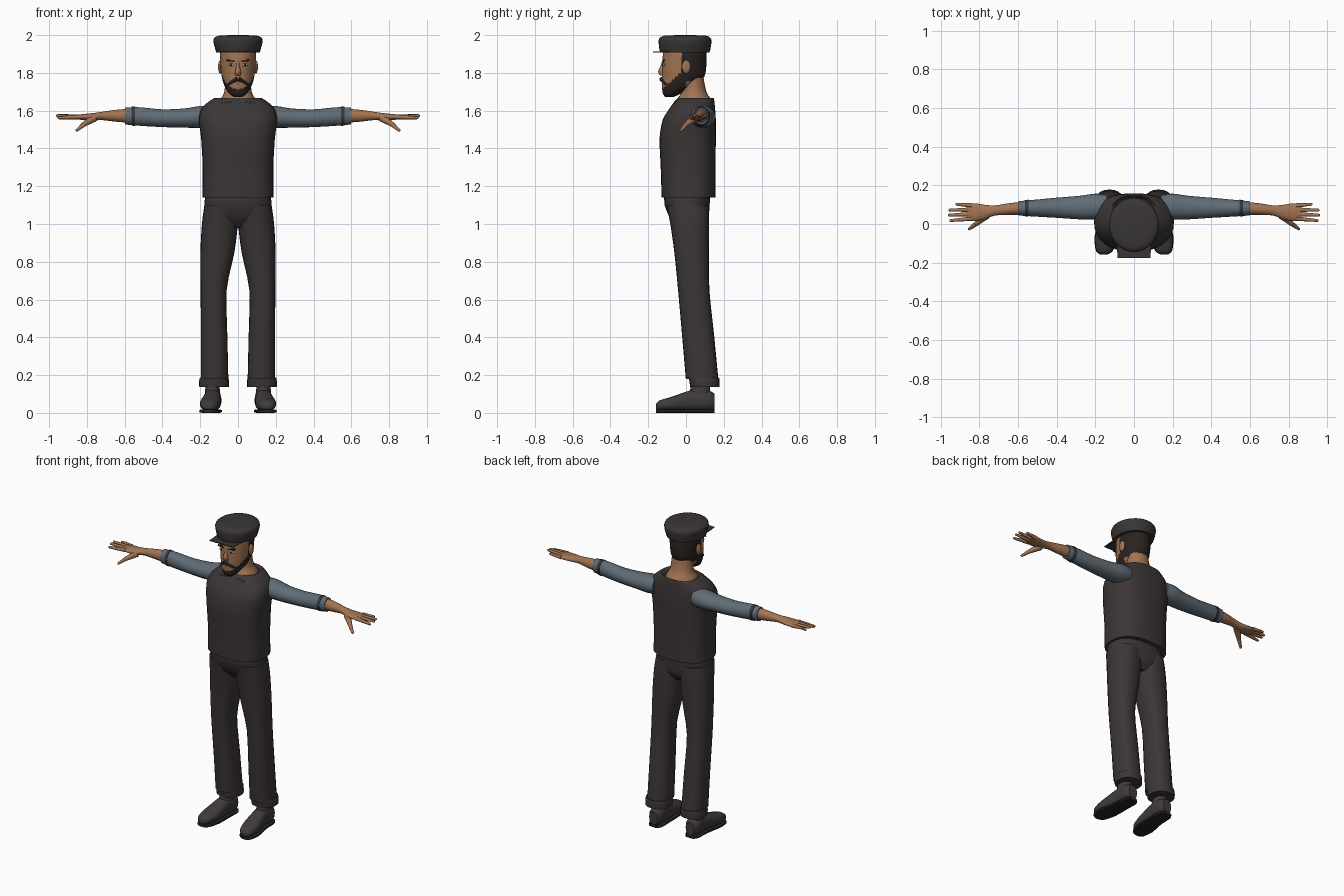
import bpy, bmesh
from math import cos, sin, pi, radians
from mathutils import Vector, Matrix

old = bpy.data.objects.get("Cube")
if old:
    bpy.data.objects.remove(old, do_unlink=True)


def material(name, r, g, b):
    m = bpy.data.materials.new(name)
    m.use_nodes = True
    m.diffuse_color = (r, g, b, 1)
    m.node_tree.nodes["Principled BSDF"].inputs["Base Color"].default_value = (r, g, b, 1)
    return m


cloth = material("dark cloth", .045, .037, .036)
felt = material("cap felt", .042, .036, .036)
shirt = material("blue grey shirt", .115, .15, .18)
skin = material("brown skin", .36, .175, .085)
hair = material("dark hair", .022, .017, .015)
leather = material("shoe leather", .05, .044, .043)
rubber = material("black sole", .018, .016, .016)
white = material("eye white", .5, .47, .43)
lip = material("lip", .22, .085, .06)

parts = []


def finish(name, bm, mats, mirror=False):
    bmesh.ops.recalc_face_normals(bm, faces=bm.faces)
    mesh = bpy.data.meshes.new(name)
    bm.to_mesh(mesh)
    bm.free()
    for m in mats:
        mesh.materials.append(m)
    ob = bpy.data.objects.new(name, mesh)
    bpy.context.collection.objects.link(ob)
    if mirror:
        ob.modifiers.new("mirror", 'MIRROR')
    parts.append(ob)
    return ob


def smooth_rows(rows, steps):
    """Insert in-between sections along a gentle spline."""
    rows = [Vector(r) for r in rows]
    out = []
    for i in range(len(rows) - 1):
        a, b = rows[i], rows[i + 1]
        ta = (b - rows[max(i - 1, 0)]) * .42
        tb = (rows[min(i + 2, len(rows) - 1)] - a) * .42
        for k in range(steps):
            t = k / steps
            out.append(a * (2*t**3 - 3*t*t + 1) + ta * (t**3 - 2*t*t + t)
                       + b * (3*t*t - 2*t**3) + tb * (t**3 - t*t))
    return out + [rows[-1]]


def loft(name, axis, rows, mats, mirror=False, power=2, sides=24, steps=3, rule=None):
    """Sections are (position on axis, centre 1, centre 2, radius 1, radius 2)."""
    bm = bmesh.new()
    rings = []
    for p, c1, c2, r1, r2 in smooth_rows(rows, steps):
        ring = []
        for i in range(sides):
            a = 2 * pi * i / sides
            c, s = cos(a), sin(a)
            u = c1 + r1 * abs(c) ** (2 / power) * (1 if c > 0 else -1)
            v = c2 + r2 * abs(s) ** (2 / power) * (1 if s > 0 else -1)
            co = {'X': (p, u, v), 'Y': (u, p, v), 'Z': (u, v, p)}[axis]
            ring.append(bm.verts.new(co))
        rings.append(ring)
    for lo, hi in zip(rings, rings[1:]):
        for i in range(sides):
            j = (i + 1) % sides
            bm.faces.new((lo[i], lo[j], hi[j], hi[i]))
    bm.faces.new(rings[0])
    bm.faces.new(rings[-1])
    if rule:
        for f in bm.faces:
            f.material_index = rule(f.calc_center_median())
    return finish(name, bm, mats, mirror)


def ball(name, at, size, mat, mirror=False):
    bm = bmesh.new()
    bmesh.ops.create_uvsphere(bm, u_segments=14, v_segments=10, radius=1,
                              matrix=Matrix.Translation(at) @ Matrix.Diagonal((*size, 1)))
    return finish(name, bm, [mat], mirror)


def rod(name, a, b, r1, r2, mat, mirror=True):
    """Tapered rod with a rounded tip."""
    a, b = Vector(a), Vector(b)
    d = b - a
    turn = d.to_track_quat('Z', 'Y').to_matrix().to_4x4()
    bm = bmesh.new()
    bmesh.ops.create_cone(bm, cap_ends=True, segments=10, radius1=r1, radius2=r2, depth=d.length,
                          matrix=Matrix.Translation((a + b) / 2) @ turn)
    bmesh.ops.create_uvsphere(bm, u_segments=10, v_segments=6, radius=r2,
                              matrix=Matrix.Translation(b) @ turn)
    return finish(name, bm, [mat], mirror)


def plate(name, at, size, turn, mat, mirror=False):
    bm = bmesh.new()
    bmesh.ops.create_cube(bm, size=1, matrix=Matrix.Translation(at)
                          @ Matrix.Rotation(radians(turn), 4, 'Y') @ Matrix.Diagonal((*size, 1)))
    return finish(name, bm, [mat], mirror)


# Torso and trousers
loft("vest", 'Z', [(1.14, 0, .013, .188, .142), (1.3, 0, .011, .187, .145),
                   (1.45, 0, .009, .195, .149), (1.55, 0, .017, .207, .141),
                   (1.61, 0, .033, .194, .121), (1.65, 0, .045, .152, .105),
                   (1.668, 0, .052, .118, .094), (1.65, 0, .052, .098, .084)],
     [cloth], power=2.6, sides=32)
loft("trouser_hips", 'Z', [(1.2, 0, .008, .17, .125), (1.1, 0, .006, .178, .119),
                           (1.03, 0, .018, .178, .1), (.98, 0, .025, .11, .06)],
     [cloth], power=2.4)
loft("trouser_leg", 'Z', [(1.1, .09, .008, .088, .112), (1, .096, .02, .095, .103),
                          (.85, .109, .03, .09, .092), (.65, .129, .041, .069, .083),
                          (.4, .126, .065, .07, .085), (.18, .124, .085, .073, .086)],
     [cloth], True, 2.3)
loft("trouser_cuff", 'Z', [(.188, .126, .095, .076, .08), (.165, .127, .098, .079, .08),
                           (.137, .127, .1, .078, .078)], [cloth], True, 2.3)

# Shoes
shoe = [(-.158, .156, .034, .018, .014), (-.14, .153, .04, .041, .026),
        (-.08, .148, .048, .054, .036), (-.02, .141, .058, .051, .047),
        (.04, .136, .067, .046, .056), (.12, .133, .065, .045, .053),
        (.15, .133, .06, .03, .042)]
loft("shoe", 'Y', shoe, [leather], True, 2.4)
loft("shoe_sole", 'Y', [(y, x, .009, r * 1.06, .009) for y, x, z, r, h in shoe],
     [rubber], True, 5)
loft("ankle", 'Z', [(.08, .134, .072, .044, .06), (.13, .135, .075, .038, .052),
                    (.2, .135, .08, .036, .05)], [leather], True)

# Arms
loft("sleeve", 'X', [(.14, .09, 1.57, .06, .055), (.2, .09, 1.567, .067, .058),
                     (.28, .085, 1.561, .061, .051), (.4, .084, 1.56, .052, .047),
                     (.52, .082, 1.569, .043, .049), (.598, .081, 1.572, .037, .045)],
     [shirt], True)
loft("sleeve_band", 'X', [(.546, .082, 1.57, .044, .051), (.565, .082, 1.571, .042, .05)],
     [cloth], True)
loft("forearm_and_palm", 'X', [(.58, .081, 1.573, .033, .037), (.65, .077, 1.573, .03, .031),
                               (.72, .07, 1.572, .026, .022), (.77, .062, 1.567, .037, .02),
                               (.82, .061, 1.566, .046, .016), (.865, .063, 1.567, .043, .01)],
     [skin], True)
for finger, y0, x1, y1, z1 in (("index", .028, .948, .018, 1.562), ("middle", .051, .956, .046, 1.572),
                               ("ring", .074, .952, .072, 1.575), ("little", .096, .916, .102, 1.572)):
    rod(finger + "_finger", (.84, y0, 1.567), (x1, y1, z1), .0125, .0075, skin)
rod("thumb_base", (.765, .045, 1.56), (.815, .002, 1.528), .022, .013, skin)
rod("thumb_tip", (.815, .002, 1.528), (.852, -.025, 1.497), .013, .008, skin)

# Neck and collar
loft("neck", 'Z', [(1.6, 0, .045, .11, .1), (1.655, 0, .042, .096, .094),
                   (1.7, 0, .042, .072, .066), (1.8, 0, .03, .066, .058)], [skin])
plate("shirt_collar", (.06, -.058, 1.64), (.055, .009, .014), 6, shirt, True)


# Head, with the hair and beard areas chosen by position
def hair_area(c):
    beard = c.z < 1.72 + .9 * (c.y + .12) and c.y < 0
    scalp = c.y > -.028 and c.z > 1.755 or c.y > .03
    return 1 if beard or scalp else 0


loft("head", 'Z', [(1.672, 0, -.088, .022, .022), (1.69, 0, -.075, .046, .047),
                   (1.73, 0, -.04, .071, .088), (1.78, 0, -.015, .086, .112),
                   (1.84, 0, -.009, .092, .117), (1.9, 0, -.007, .095, .115),
                   (1.93, 0, -.005, .09, .11)],
     [skin, hair], sides=48, steps=7, rule=hair_area)
loft("nose", 'Z', [(1.865, 0, -.115, .008, .01), (1.835, 0, -.121, .01, .015),
                   (1.805, 0, -.128, .016, .02), (1.785, 0, -.122, .017, .014)], [skin], sides=12)
ball("ear", (.094, .002, 1.832), (.012, .023, .036), skin, True)
ball("eye", (.036, -.117, 1.843), (.017, .007, .008), white, True)
ball("iris", (.036, -.122, 1.843), (.006, .004, .007), hair, True)
plate("eyebrow", (.038, -.119, 1.864), (.046, .009, .009), -8, hair, True)
rod("moustache", (.004, -.13, 1.768), (.048, -.108, 1.742), .012, .007, hair)
ball("lips", (0, -.119, 1.742), (.02, .01, .007), lip)

# Cap with a thin peak
loft("cap", 'Z', [(1.908, 0, -.006, .115, .13), (1.925, 0, -.006, .12, .135),
                  (1.965, 0, -.005, .13, .14), (1.985, 0, -.005, .125, .134),
                  (1.997, 0, -.004, .1, .108), (2, 0, -.004, .03, .03)], [felt], sides=32)
bm = bmesh.new()
outline = [(-.09, -.09), (-.085, -.175), (.085, -.175), (.09, -.09)]
face = bm.faces.new([bm.verts.new((x, y, 1.907)) for x, y in outline])
lift = bmesh.ops.extrude_face_region(bm, geom=[face])
bmesh.ops.translate(bm, vec=(0, 0, .005), verts=[v for v in lift["geom"] if isinstance(v, bmesh.types.BMVert)])
finish("cap_peak", bm, [felt])

# Smooth shading with crisp edges
bpy.ops.object.select_all(action='DESELECT')
for ob in parts:
    ob.select_set(True)
bpy.context.view_layer.objects.active = parts[0]
bpy.ops.object.shade_smooth_by_angle(angle=radians(45))
